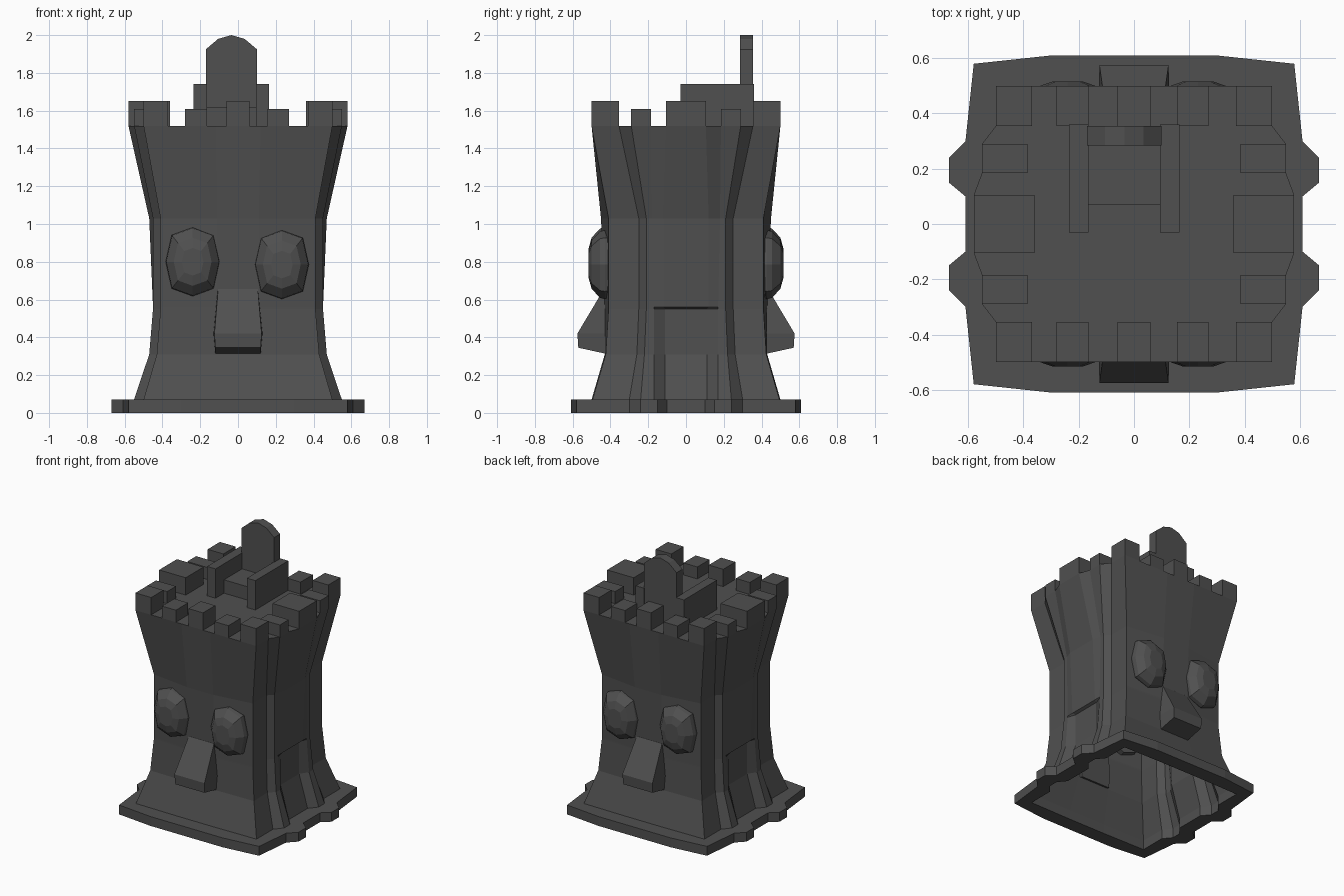
import bpy, bmesh, math

if "Cube" in bpy.data.objects:
    bpy.data.objects.remove(bpy.data.objects["Cube"])

stone = bpy.data.materials.new("dark_stone")
stone.diffuse_color = (.08, .08, .08, 1)
stone.use_nodes = True
stone.node_tree.nodes["Principled BSDF"].inputs["Base Color"].default_value = stone.diffuse_color

def make(name, verts, faces):
    me = bpy.data.meshes.new(name)
    me.from_pydata(verts, [], faces)
    me.validate()
    me.materials.append(stone)
    bm = bmesh.new()
    bm.from_mesh(me)
    bmesh.ops.recalc_face_normals(bm, faces=bm.faces)
    bm.to_mesh(me)
    bm.free()
    ob = bpy.data.objects.new(name, me)
    bpy.context.collection.objects.link(ob)
    return ob

def full_loop(q, z):
    """Mirror a quarter outline (front middle to right middle) into a closed loop."""
    right = q + [(x, -y) for x, y in reversed(q)]
    left = [(-x, -y) for x, y in right]
    return [(x, y, z) for x, y in right + left]

def loft(name, rings, cap_start=False, cap_end=False, close=False):
    n = len(rings[0])
    verts = [v for r in rings for v in r]
    faces = []
    for k in range(len(rings) if close else len(rings) - 1):
        a, b = k * n, (k + 1) % len(rings) * n
        faces += [(a + i, a + (i + 1) % n, b + (i + 1) % n, b + i) for i in range(n)]
    if cap_start:
        faces.append(tuple(reversed(range(n))))
    if cap_end:
        faces.append(tuple(range((len(rings) - 1) * n, len(rings) * n)))
    return make(name, verts, faces)

def box(name, x0, x1, y0, y1, z0, z1):
    r = [[(x0, y0, z), (x1, y0, z), (x1, y1, z), (x0, y1, z)] for z in (z0, z1)]
    return loft(name, r, True, True)

# Tower body: ribbed quarter sections lofted upward, open below
bottom = [(.15, -.50), (.50, -.495), (.50, -.30), (.55, -.24), (.55, -.17), (.50, -.11)]
sections = [
    (.07, bottom),
    (.31, [(.13, -.43), (.43, -.425), (.425, -.26), (.47, -.22), (.47, -.17), (.43, -.11)]),
    (.55, [(.11, -.43), (.41, -.41), (.41, -.25), (.45, -.21), (.45, -.17), (.43, -.11)]),
    (.56, [(.11, -.43), (.41, -.41), (.41, -.25), (.45, -.21), (.45, -.17), (.45, -.12)]),
    (1.03, [(.11, -.45), (.41, -.41), (.41, -.25), (.45, -.21), (.45, -.18), (.47, -.12)]),
    (1.52, [(.12, -.50), (.50, -.50), (.50, -.355), (.55, -.29), (.55, -.185), (.58, -.105)]),
]
loft("tower_body", [full_loop(q, z) for z, q in sections], cap_end=True)

# Hollow base plate
plate = [(.30, -.61), (.58, -.58), (.61, -.30), (.67, -.24), (.67, -.15), (.61, -.10)]
loft("base_plate", [full_loop(bottom, 0), full_loop(plate, 0),
                    full_loop(plate, .07), full_loop(bottom, .07)], close=True)

# Battlements: front/back rows and side blocks
for s in (-1, 1):
    ya, yb = sorted((s * .355, s * .5))
    for x0, x1, top in [(-.5, -.37, 1.65), (-.28, -.165, 1.61), (-.06, .06, 1.65),
                        (.155, .27, 1.61), (.37, .5, 1.65)]:
        box("end_merlon", x0, x1, ya, yb, 1.52, top)
    xa, xb = sorted((s * .36, s * .58))
    box("side_merlon_large", xa, xb, -.105, .105, 1.52, 1.65)
    xa, xb = sorted((s * .385, s * .55))
    for y0 in (-.29, .185):
        box("side_merlon_small", xa, xb, y0, y0 + .105, 1.52, 1.61)

# Faces on front and back: eight-sided eyes and a wedge nose
for s in (-1, 1):
    for cx, cz in ((-.24, .80), (.232, .785)):
        rings = []
        for r, y in [(.95, .39), (1, .43), (.97, .455), (.70, .50), (.40, .515)]:
            ring = []
            for i in range(8):
                a, k = math.tau * i / 8, r * (1.1 if i % 2 else 1)
                ring.append((cx + .143 * k * math.cos(a), s * y, cz + .182 * k * math.sin(a)))
            rings.append(ring)
        loft("eye", rings, cap_end=True)
    nose = [[(-w, s * y, z), (w, s * y, z), (v, s * .41, z2), (-v, s * .41, z2)]
            for w, y, z, v, z2 in [(.105, .435, .655, .105, .68), (.125, .575, .42, .13, .42),
                                   (.12, .57, .345, .12, .31)]]
    loft("nose", nose, True, True)

# Roof throne: seat, armrests and arched back
box("throne_seat", -.165, .095, .07, .29, 1.52, 1.62)
for x0 in (-.235, .095):
    box("throne_armrest", x0, x0 + .07, -.03, .36, 1.52, 1.74)
arch = [(-.17, 1.52), (.10, 1.52), (.10, 1.925), (.035, 1.98), (-.035, 2.0),
        (-.105, 1.98), (-.17, 1.925)]
loft("throne_back", [[(x, y, z) for x, z in arch] for y in (.285, .355)], True, True)
